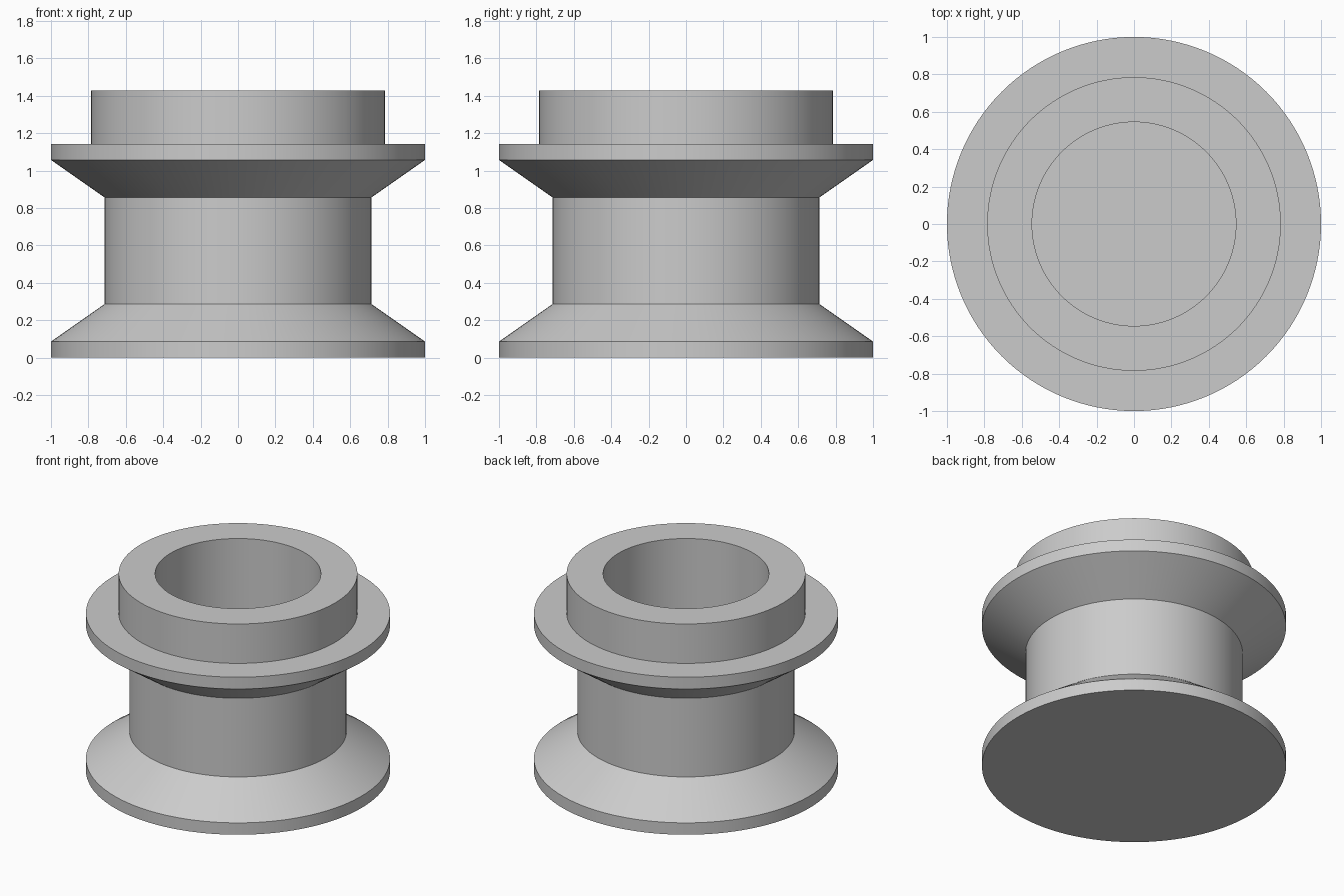
import bpy
import bmesh
import math

cube = bpy.data.objects.get("Cube")
if cube:
    bpy.data.objects.remove(cube, do_unlink=True)

SEGMENTS = 128

grey = bpy.data.materials.new("light grey")
grey.use_nodes = True
colour = (0.6, 0.6, 0.6, 1)
grey.diffuse_color = colour
grey.node_tree.nodes["Principled BSDF"].inputs["Base Color"].default_value = colour


def lathe(name, profile):
    """Revolve an (radius, height) profile around the z axis."""
    bm = bmesh.new()
    verts = [bm.verts.new((r, 0, z)) for r, z in profile]
    edges = [bm.edges.new(pair) for pair in zip(verts, verts[1:])]
    bmesh.ops.spin(bm, geom=verts + edges, cent=(0, 0, 0), axis=(0, 0, 1),
                   angle=math.tau, steps=SEGMENTS)
    bmesh.ops.remove_doubles(bm, verts=bm.verts, dist=0.0005)
    bmesh.ops.recalc_face_normals(bm, faces=bm.faces)
    mesh = bpy.data.meshes.new(name)
    bm.to_mesh(mesh)
    bm.free()
    mesh.materials.append(grey)
    obj = bpy.data.objects.new(name, mesh)
    bpy.context.collection.objects.link(obj)
    bpy.ops.object.select_all(action="DESELECT")
    obj.select_set(True)
    bpy.context.view_layer.objects.active = obj
    bpy.ops.object.shade_smooth_by_angle(angle=math.radians(25))
    return obj


# Closed base, lower flange, core, upper flange, collar and blind bore
lathe("flanged_spool", [
    (0, 0), (1, 0), (1, 0.086),          # base and lower rim
    (0.714, 0.286), (0.714, 0.857),      # lower cone and core
    (1, 1.057), (1, 1.143),              # upper cone and rim
    (0.785, 1.143), (0.785, 1.429),      # ledge and collar
    (0.545, 1.429), (0.545, 0.286),      # lip and bore wall
    (0, 0.286),                          # bore floor
])
